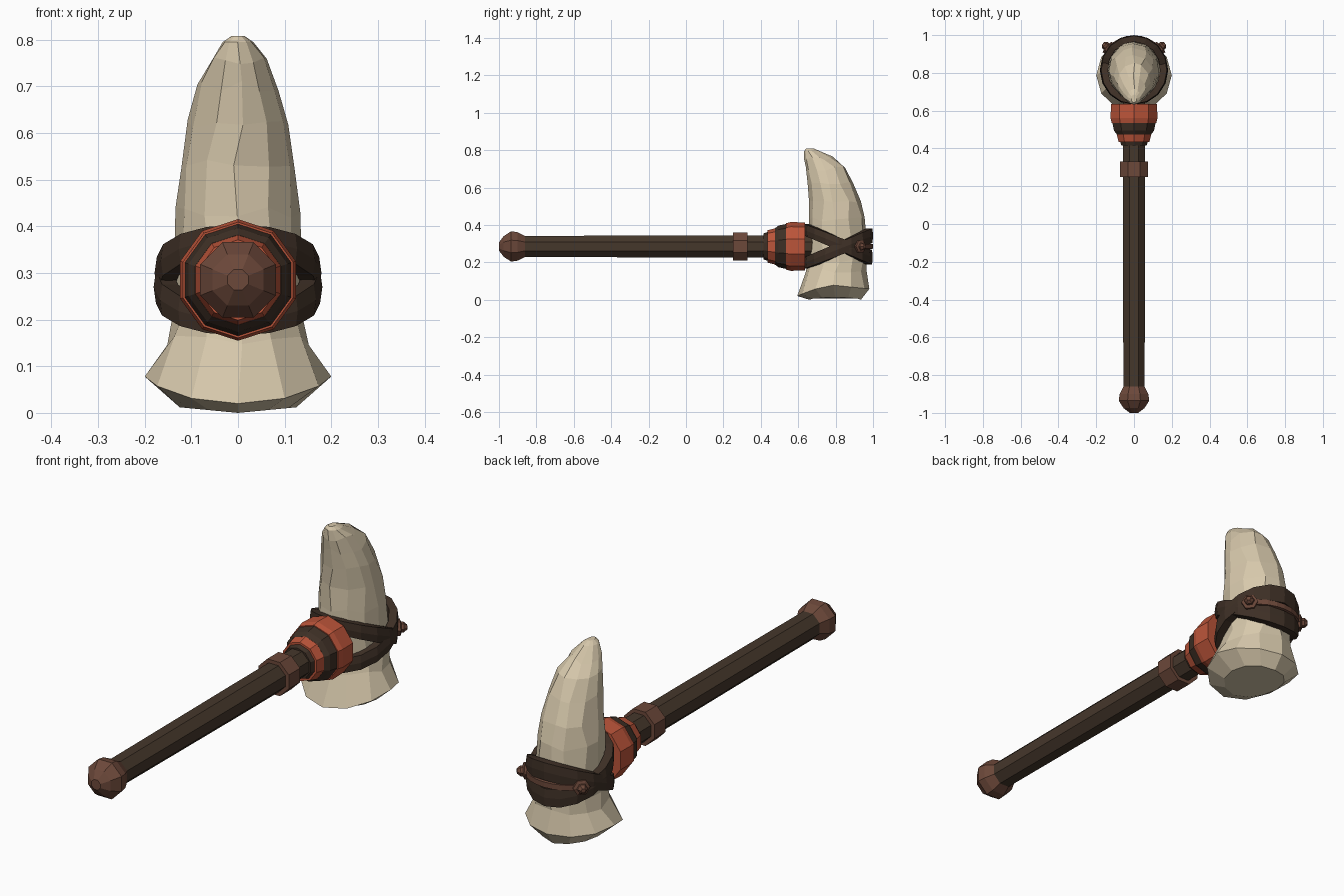
import bpy, math, random
from mathutils import Vector

if "Cube" in bpy.data.objects:
    bpy.data.objects.remove(bpy.data.objects["Cube"])

random.seed(4)
AXIS_Z = 0.285   # height of the handle axis
HEAD_Y = 0.815   # centre of the head along the handle


def material(name, rgb):
    m = bpy.data.materials.new(name)
    m.diffuse_color = (*rgb, 1)
    m.use_nodes = True
    m.node_tree.nodes["Principled BSDF"].inputs["Base Color"].default_value = m.diffuse_color
    return m


BONE = material("bone", (0.68, 0.58, 0.41))
WOOD = material("dark wood", (0.060, 0.038, 0.024))
LEATHER = material("dark leather", (0.048, 0.029, 0.019))
BROWN = material("brown fitting", (0.150, 0.065, 0.042))
RED = material("red cloth", (0.50, 0.090, 0.042))


def loft(name, rings, mat, closed=False):
    """Skin a list of equal rings; cap the ends, or join last to first."""
    n = len(rings[0])
    verts = [v for r in rings for v in r]
    faces = []
    count = len(rings) if closed else len(rings) - 1
    for i in range(count):
        a, b = i * n, ((i + 1) % len(rings)) * n
        for j in range(n):
            k = (j + 1) % n
            faces.append((a + j, a + k, b + k, b + j))
    if not closed:
        faces.append(tuple(range(n))[::-1])
        faces.append(tuple(range(len(verts) - n, len(verts))))
    me = bpy.data.meshes.new(name)
    me.from_pydata([tuple(v) for v in verts], [], faces)
    me.materials.append(mat)
    ob = bpy.data.objects.new(name, me)
    bpy.context.collection.objects.link(ob)
    # consistent outward normals
    import bmesh
    bm = bmesh.new()
    bm.from_mesh(me)
    bmesh.ops.recalc_face_normals(bm, faces=bm.faces)
    bm.to_mesh(me)
    bm.free()
    return ob


def turned(name, profile, sides, mat):
    """Turned part around the handle axis; profile is (y, radius)."""
    rings = []
    for y, r in profile:
        r /= math.cos(math.pi / sides)
        rings.append([(r * math.cos(a), y, AXIS_Z + r * math.sin(a)) for a in
                      (2 * math.pi * (j + 0.5) / sides for j in range(sides))])
    return loft(name, rings, mat)


# handle, pommel and collar
turned("handle", [(-0.90, 0.056), (0.0, 0.059), (0.68, 0.059)], 8, WOOD)
turned("pommel", [(-1.0, 0.022), (-0.975, 0.055), (-0.935, 0.081), (-0.90, 0.076),
                  (-0.86, 0.056)], 8, BROWN)
turned("collar", [(0.25, 0.075), (0.33, 0.075)], 8, BROWN)

# alternating wraps at the neck
turned("neck_wrap_dark_small", [(0.415, 0.066), (0.45, 0.078)], 10, LEATHER)
turned("neck_wrap_red_small", [(0.435, 0.082), (0.485, 0.094)], 10, RED)
turned("neck_wrap_dark_large", [(0.475, 0.092), (0.495, 0.106), (0.545, 0.116)], 10, LEATHER)
turned("neck_wrap_red_large", [(0.535, 0.118), (0.56, 0.124), (0.635, 0.122)], 10, RED)

# curved tooth head: z, front y, back y, half width
SIDES = 12
sections = [(0.005, 0.66, 0.935, 0.125), (0.06, 0.595, 0.98, 0.20),
            (0.155, 0.64, 0.965, 0.152), (0.21, 0.652, 0.966, 0.140),
            (0.31, 0.655, 0.968, 0.137), (0.43, 0.657, 0.955, 0.134),
            (0.53, 0.657, 0.935, 0.122), (0.62, 0.650, 0.895, 0.108),
            (0.70, 0.640, 0.852, 0.087), (0.755, 0.632, 0.785, 0.062),
            (0.795, 0.632, 0.715, 0.033), (0.808, 0.642, 0.685, 0.014)]
rings = []
for i, (z, y0, y1, hw) in enumerate(sections):
    ring = []
    for j in range(SIDES):
        a = 2 * math.pi * j / SIDES
        if 1 < i < len(sections) - 1:
            a += random.uniform(-0.10, 0.10)
        c, s = math.cos(a), math.sin(a)
        zz = z
        if i == 1:                       # rim dips at the striking front
            zz = 0.078 - 0.058 * max(0, -s) ** 1.5 - 0.02 * max(0, s)
        elif i == 0:
            zz = 0.0 + 0.012 * abs(c)
        elif i < len(sections) - 2:
            zz += random.uniform(-0.012, 0.012)
        ring.append((hw * c, (y0 + y1) / 2 + (y1 - y0) / 2 * s, zz))
    rings.append(ring)
loft("tooth_head", rings, BONE)


# two tilted straps that cross on both sides of the head
def strap(name, sign, grow):
    rings = []
    for j in range(16):
        a = 2 * math.pi * j / 16
        c, s = math.cos(a), math.sin(a)
        z = AXIS_Z + sign * (0.015 - 0.073 * s)
        hw = 0.035 + 0.004 * s
        ring = []
        for rx, ry, dz in ((0.138, 0.148, -hw), (0.174, 0.18, -hw),
                           (0.179, 0.183, 0), (0.174, 0.18, hw), (0.138, 0.148, hw)):
            ring.append(((rx + grow) * c, HEAD_Y + (ry + grow) * s, z + dz))
        rings.append(ring)
    loft(name, rings, LEATHER, closed=True)


strap("strap_upper_front", 1, 0.0)
strap("strap_lower_front", -1, 0.002)

# cord round the back of the head between the studs
rings = []
for j in range(9):
    a = math.radians(40 + 100 * j / 8)
    rings.append([(r * math.cos(a), HEAD_Y + r * math.sin(a), AXIS_Z + dz)
                  for r, dz in ((0.15, -0.018), (0.184, -0.012), (0.184, 0.012), (0.15, 0.018))])
loft("back_cord", rings, BROWN)

# faceted studs at the back corners
for side, label in ((1, "right"), (-1, "left")):
    d = Vector((side * 0.76, 0.65, 0)).normalized()
    t = Vector((-d.y, d.x, 0))
    base = Vector((0, HEAD_Y, AXIS_Z))
    rings = []
    for dist, r in ((0.15, 0.036), (0.187, 0.036), (0.192, 0.022), (0.202, 0.022), (0.216, 0.010)):
        rings.append([base + d * dist + t * (r * math.cos(k * math.pi / 3))
                      + Vector((0, 0, r * math.sin(k * math.pi / 3))) for k in range(6)])
    loft("stud_" + label, rings, BROWN)
